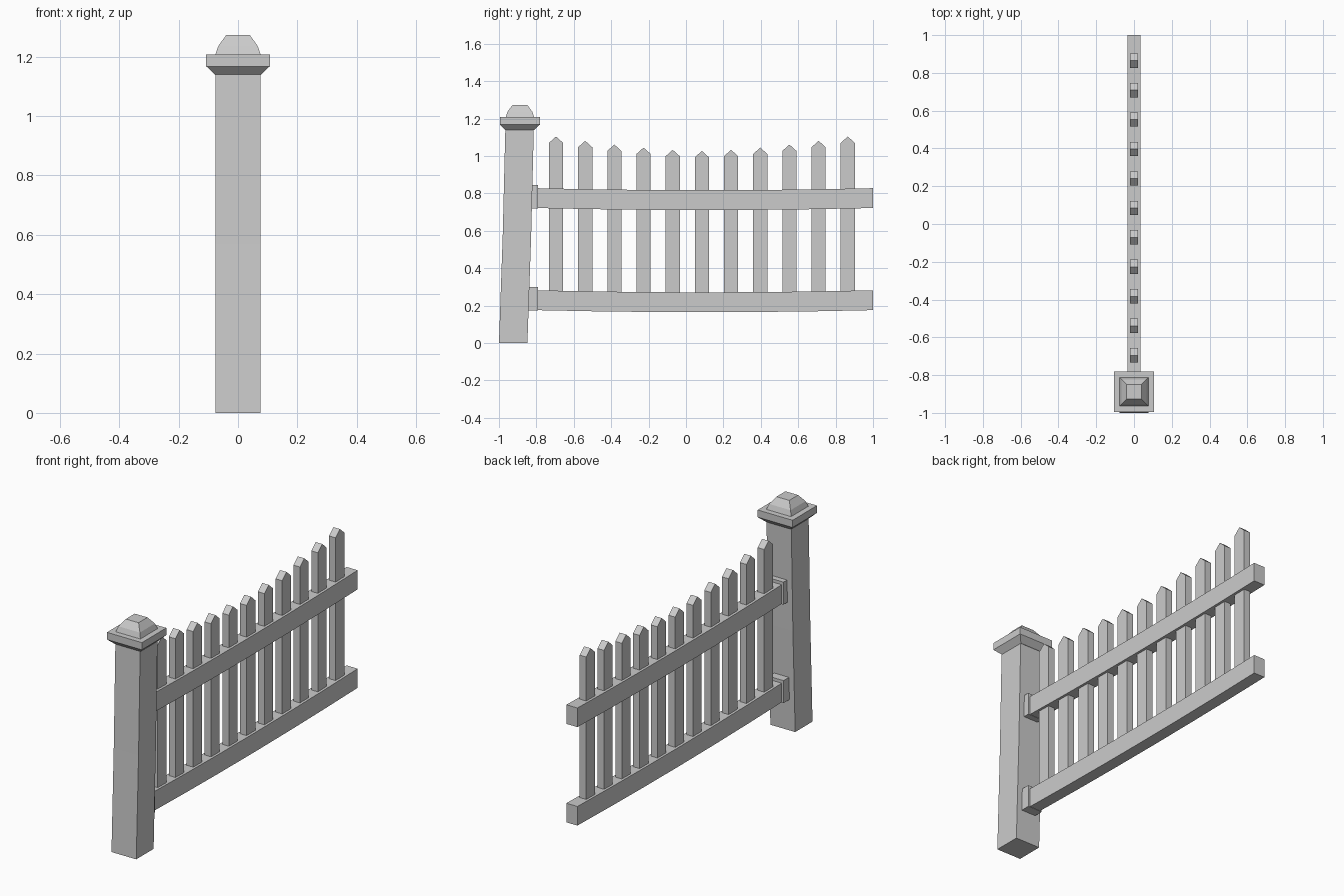
import bpy, bmesh

if "Cube" in bpy.data.objects:
    bpy.data.objects.remove(bpy.data.objects["Cube"])


def loft(name, rings):
    """Closed solid through a list of equally sized point rings."""
    bm = bmesh.new()
    vs = [[bm.verts.new(p) for p in ring] for ring in rings]
    n = len(vs[0])
    for a, b in zip(vs, vs[1:]):
        for i in range(n):
            j = (i + 1) % n
            bm.faces.new((a[i], a[j], b[j], b[i]))
    bm.faces.new(vs[0][::-1])
    bm.faces.new(vs[-1])
    bmesh.ops.recalc_face_normals(bm, faces=bm.faces)
    me = bpy.data.meshes.new(name)
    bm.to_mesh(me)
    bm.free()
    ob = bpy.data.objects.new(name, me)
    bpy.context.collection.objects.link(ob)
    return ob


def square(r, cy, z):
    return [(-r, cy - r, z), (r, cy - r, z), (r, cy + r, z), (-r, cy + r, z)]


def slice_y(hx, y, z0, z1):
    return [(-hx, y, z0), (hx, y, z0), (hx, y, z1), (-hx, y, z1)]


# Leaning post
loft("post", [square(0.076, y, z) for y, z in
              [(-0.924, 0), (-0.904, 0.57), (-0.89, 1.14)]])

# Flared cap and stepped dome
CAP_Y = -0.888
loft("post_cap", [square(r, CAP_Y, z) for r, z in
                  [(0.076, 1.138), (0.107, 1.168), (0.107, 1.208)]])
loft("cap_dome", [square(r, CAP_Y, z) for r, z in
                  [(0.076, 1.208), (0.066, 1.237), (0.039, 1.274)]])

# Sagging rails and their brackets on the post
START, END, SAG, SEG = -0.80, 1.0, 0.011, 6
for label, z0 in (("lower", 0.176), ("upper", 0.722)):
    rings = []
    for i in range(SEG + 1):
        t = i / SEG
        z = z0 - SAG * 4 * t * (1 - t)
        rings.append(slice_y(0.034, START + (END - START) * t, z, z + 0.106))
    loft(label + "_rail", rings)
    loft(label + "_bracket", [slice_y(0.045, y, z0 - 0.002, z0 + 0.123)
                              for y in (-0.87, -0.79)])

# Pointed pickets, shortest in the middle
for i in range(11):
    y = -0.695 + 0.156 * i
    top = 1.027 + 0.077 * (abs(i - 5) / 5) ** 1.6
    w = 0.038
    outline = [(y - w, 0.24), (y + w, 0.24), (y + w, top - 0.034),
               (y, top), (y - w, top - 0.034)]
    loft(f"picket_{i + 1}", [[(x, a, b) for a, b in outline]
                             for x in (-0.02, 0.02)])
